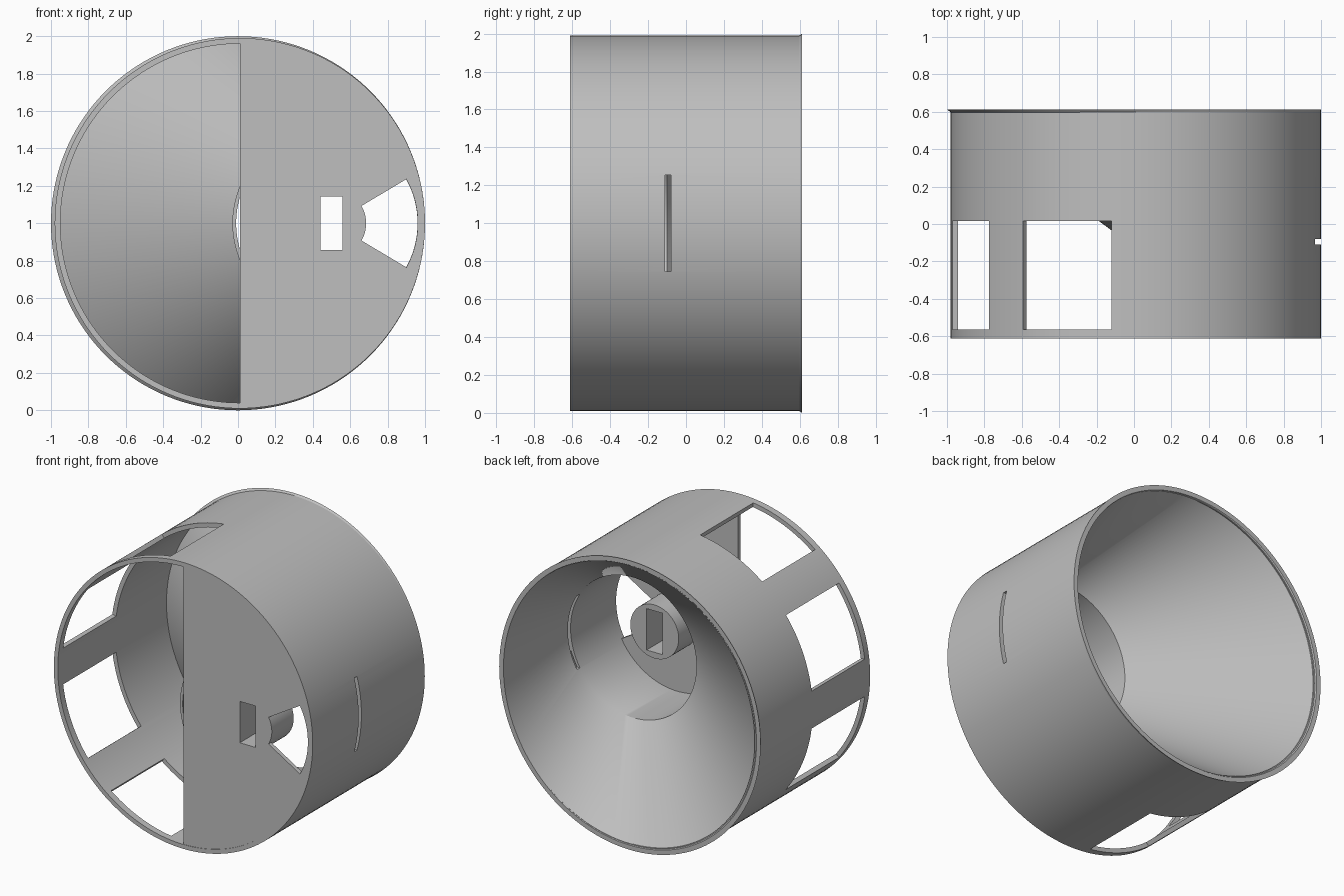
import bpy
import bmesh
from math import sin, cos, pi, radians

if "Cube" in bpy.data.objects:
    bpy.data.objects.remove(bpy.data.objects["Cube"])

SEG = 144
AXIS_X, AXIS_Z = 0.01, 1.0
FRONT, BACK = -0.612, 0.612

grey = bpy.data.materials.new("plain_grey")
grey.use_nodes = True
COLOR = (0.52, 0.52, 0.52, 1)
grey.diffuse_color = COLOR
grey.node_tree.nodes["Principled BSDF"].inputs["Base Color"].default_value = COLOR


def finish(name, bm):
    bmesh.ops.recalc_face_normals(bm, faces=bm.faces)
    mesh = bpy.data.meshes.new(name)
    bm.to_mesh(mesh)
    bm.free()
    mesh.materials.append(grey)
    obj = bpy.data.objects.new(name, mesh)
    bpy.context.collection.objects.link(obj)
    return obj


def loft(name, rings):
    """Closed wall through rings of (centre x, radius, y)."""
    bm = bmesh.new()
    loops = [[bm.verts.new((cx + r * cos(2 * pi * i / SEG), y, AXIS_Z + r * sin(2 * pi * i / SEG)))
              for i in range(SEG)] for cx, r, y in rings]
    for k, a in enumerate(loops):
        b = loops[(k + 1) % len(loops)]
        for i in range(SEG):
            j = (i + 1) % SEG
            bm.faces.new((a[i], a[j], b[j], b[i]))
    return finish(name, bm)


def prism(name, outline, y0, y1):
    """Outline in x and z, extruded along y."""
    bm = bmesh.new()
    face = bm.faces.new([bm.verts.new((x, y0, z)) for x, z in outline])
    moved = bmesh.ops.extrude_face_region(bm, geom=[face])["geom"]
    bmesh.ops.translate(bm, vec=(0, y1 - y0, 0),
                        verts=[v for v in moved if isinstance(v, bmesh.types.BMVert)])
    return finish(name, bm)


def arc(cx, r, a0, a1, n):
    return [(cx + r * cos(radians(a0 + (a1 - a0) * i / n)),
             AXIS_Z + r * sin(radians(a0 + (a1 - a0) * i / n))) for i in range(n + 1)]


def box(x0, x1, half_z):
    return [(x0, AXIS_Z - half_z), (x1, AXIS_Z - half_z),
            (x1, AXIS_Z + half_z), (x0, AXIS_Z + half_z)]


def cut(obj, cutters):
    for c in cutters:
        c.hide_render = True
        c.hide_set(True)
        mod = obj.modifiers.new("cut", "BOOLEAN")
        mod.operation = "DIFFERENCE"
        mod.solver = "EXACT"
        mod.object = c


# Outer tube
tube = loft("outer_tube", [(AXIS_X, 0.99, FRONT), (AXIS_X, 0.99, 0.606),
                           (AXIS_X, 0.96, 0.606), (AXIS_X, 0.96, FRONT)])

# Offset funnel running into a straight sleeve
SLEEVE_X, JOIN = 0.475, -0.10
funnel = loft("funnel", [(0, 1.0, BACK), (SLEEVE_X, 0.505, JOIN), (SLEEVE_X, 0.505, -0.59),
                         (SLEEVE_X, 0.485, -0.59), (SLEEVE_X, 0.485, JOIN), (0, 0.968, BACK)])

# Half-disc front plate and round hub
HUB_X, HUB_R = 0.5, 0.185
plate = prism("front_plate", arc(AXIS_X, 0.968, -90, 90, SEG // 2), -0.609, -0.58)
hub = prism("hub", arc(HUB_X, HUB_R, 0, 355, 71), -0.585, -0.37)

# Four windows around one side of the tube
windows = [prism("window_cutter", arc(AXIS_X, 0.9, a - 15, a + 15, 12) + arc(AXIS_X, 1.1, a + 15, a - 15, 12),
                 -0.565, 0.015) for a in (112.5, 157.5, 202.5, 247.5)]

# Narrow slit through the tube and sleeve
slit = prism("slit_cutter", box(0.75, 1.1, 0.255), -0.11, -0.08)

# Rectangular shaft hole and fan-shaped opening
shaft = prism("shaft_cutter", box(0.44, 0.56, 0.143), -0.7, -0.3)
fan = prism("fan_cutter", arc(HUB_X, HUB_R, -30, 30, 16) + arc(SLEEVE_X, 0.486, 29, -29, 24),
            -0.7, -0.5)

cut(tube, windows + [slit])
cut(funnel, [slit])
cut(plate, [shaft, fan])
cut(hub, [shaft])

# Apply the cuts, remove the cutters and smooth the round walls
parts = [tube, funnel, plate, hub]
graph = bpy.context.evaluated_depsgraph_get()
results = [bpy.data.meshes.new_from_object(p.evaluated_get(graph)) for p in parts]
for part, mesh in zip(parts, results):
    part.modifiers.clear()
    part.data = mesh
for c in windows + [slit, shaft, fan]:
    bpy.data.objects.remove(c)
bpy.ops.object.select_all(action="DESELECT")
for part in parts:
    part.select_set(True)
bpy.context.view_layer.objects.active = tube
bpy.ops.object.shade_smooth_by_angle(angle=radians(30))
